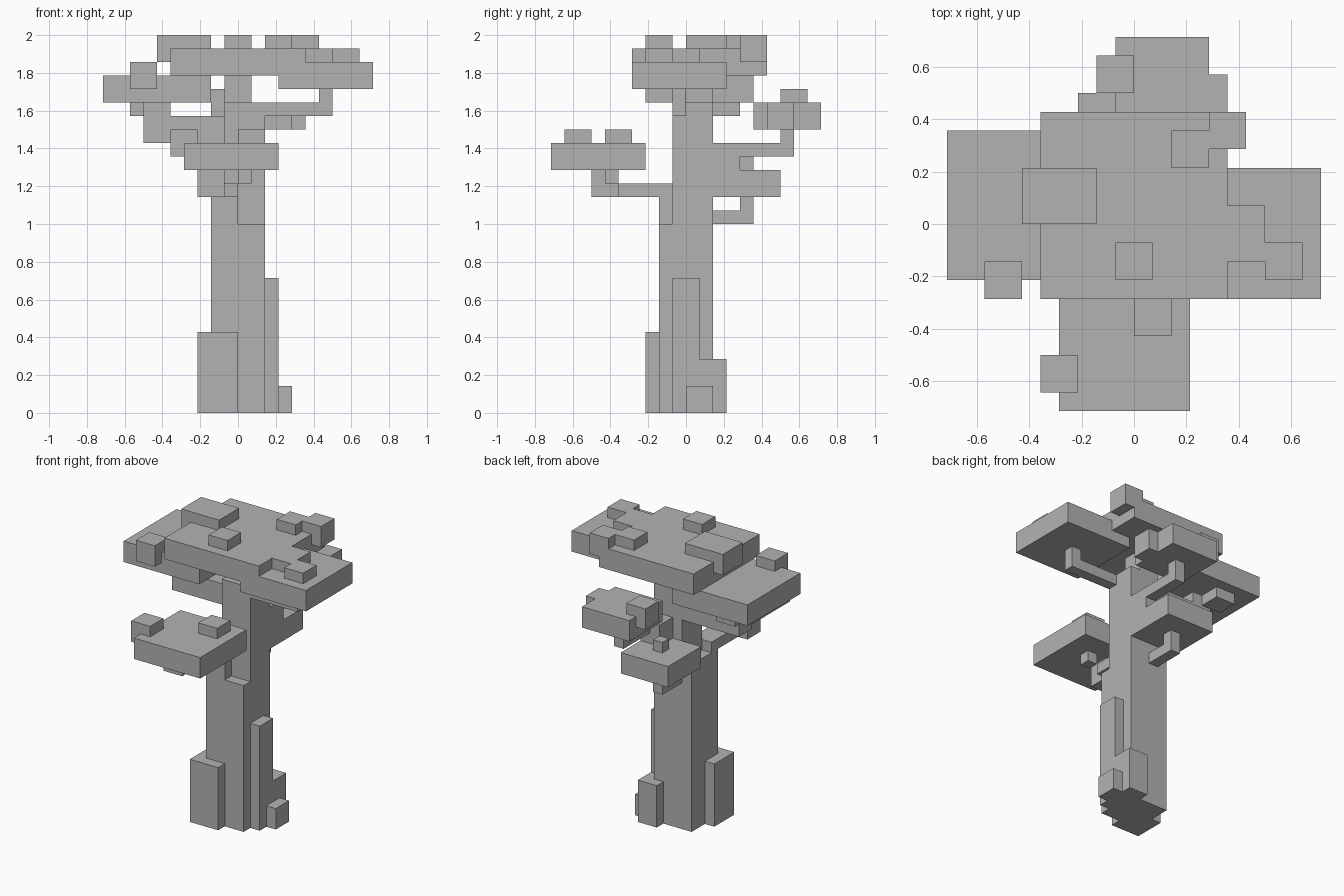
import bpy
import bmesh
from mathutils import Matrix, Vector

UNIT = 1 / 14  # edge length of one voxel

default_cube = bpy.data.objects.get("Cube")
if default_cube:
    bpy.data.objects.remove(default_cube, do_unlink=True)

# One plain stone-like colour for the whole tree
grey = bpy.data.materials.new("plain_grey")
grey.use_nodes = True
colour = (0.45, 0.45, 0.45, 1)
grey.diffuse_color = colour
shader = grey.node_tree.nodes["Principled BSDF"]
shader.inputs["Base Color"].default_value = colour
shader.inputs["Roughness"].default_value = 0.9


def add_block(bm, x, y, z):
    """Add one box given its (low, high) voxel range along each axis."""
    low, high = (Vector(corner) * UNIT for corner in zip(x, y, z))
    size = high - low
    placement = Matrix.Translation((low + high) / 2) @ Matrix.Diagonal((*size, 1))
    bmesh.ops.create_cube(bm, size=1, matrix=placement)


def make_part(name, *blocks):
    """Build one flat-shaded object out of voxel boxes."""
    bm = bmesh.new()
    for block in blocks:
        add_block(bm, *block)
    mesh = bpy.data.meshes.new(name)
    bm.to_mesh(mesh)
    bm.free()
    mesh.materials.append(grey)
    part = bpy.data.objects.new(name, mesh)
    bpy.context.collection.objects.link(part)
    return part


# Trunk, narrowing in steps towards the top
make_part("trunk",
          ((-2, 2), (-2, 2), (0, 14)),
          ((-2, 0), (-2, 2), (14, 16)),
          ((0, 2), (-1, 2), (14, 16)),
          ((-1, 2), (-1, 2), (16, 23)),
          ((-1, 1), (0, 2), (23, 25)))

# Roots around the foot
make_part("front_root", ((-3, 0), (-3, 0), (0, 6)))
make_part("side_root", ((2, 3), (-1, 1), (0, 10)))
make_part("back_root", ((1, 3), (1, 3), (0, 4)))
make_part("small_root", ((3, 4), (0, 2), (0, 2)))

# Front limb and its leaf slab
make_part("front_branch",
          ((-2, 0), (-5, -1), (16, 17)),
          ((-3, -1), (-7, -5), (16, 18)))
make_part("front_leaves",
          ((-4, 3), (-10, -3), (18, 20)),
          ((-5, -3), (-9, -7), (19, 21)),
          ((0, 2), (-6, -4), (20, 21)),
          ((0, 1), (-6, -5), (17, 18)))

# Low back limb and its leaf slab
make_part("low_back_branch",
          ((-1, 0), (2, 5), (14, 15)),
          ((-1, 0), (4, 5), (15, 16)))
make_part("low_back_leaves",
          ((-3, 2), (2, 7), (16, 18)),
          ((-1, 0), (4, 5), (18, 19)))

# High back limb and its leaf slab
make_part("high_back_branch",
          ((0, 2), (2, 4), (18, 20)),
          ((1, 2), (4, 8), (19, 20)),
          ((1, 2), (7, 8), (20, 21)))
make_part("high_back_leaves",
          ((-1, 4), (5, 10), (21, 23)),
          ((3, 5), (6, 8), (21, 23)),
          ((-2, 0), (7, 9), (22, 24)))

# Limb and leaf slab on the -x side
make_part("right_branch",
          ((-7, -1), (0, 2), (20, 22)),
          ((-7, -5), (0, 2), (22, 23)))
make_part("right_leaves",
          ((-10, -2), (-3, 5), (23, 25)),
          ((-8, -6), (-4, -2), (24, 26)),
          ((-8, -6), (2, 4), (22, 23)))

# Limb and leaf slab on the +x side
make_part("left_branch",
          ((2, 7), (-1, 0), (22, 23)),
          ((6, 7), (-1, 0), (23, 24)))
make_part("left_leaves",
          ((3, 10), (-4, 3), (24, 26)),
          ((5, 7), (-2, 1), (26, 27)),
          ((7, 9), (-3, -1), (26, 27)))

# Crown slab with its tufts
make_part("crown_leaves", ((-5, 5), (-4, 6), (25, 27)))
make_part("crown_tufts",
          ((4, 6), (4, 6), (26, 28)),
          ((2, 4), (3, 5), (27, 28)),
          ((-1, 1), (-3, -1), (27, 28)),
          ((-6, -2), (0, 3), (26, 28)))
